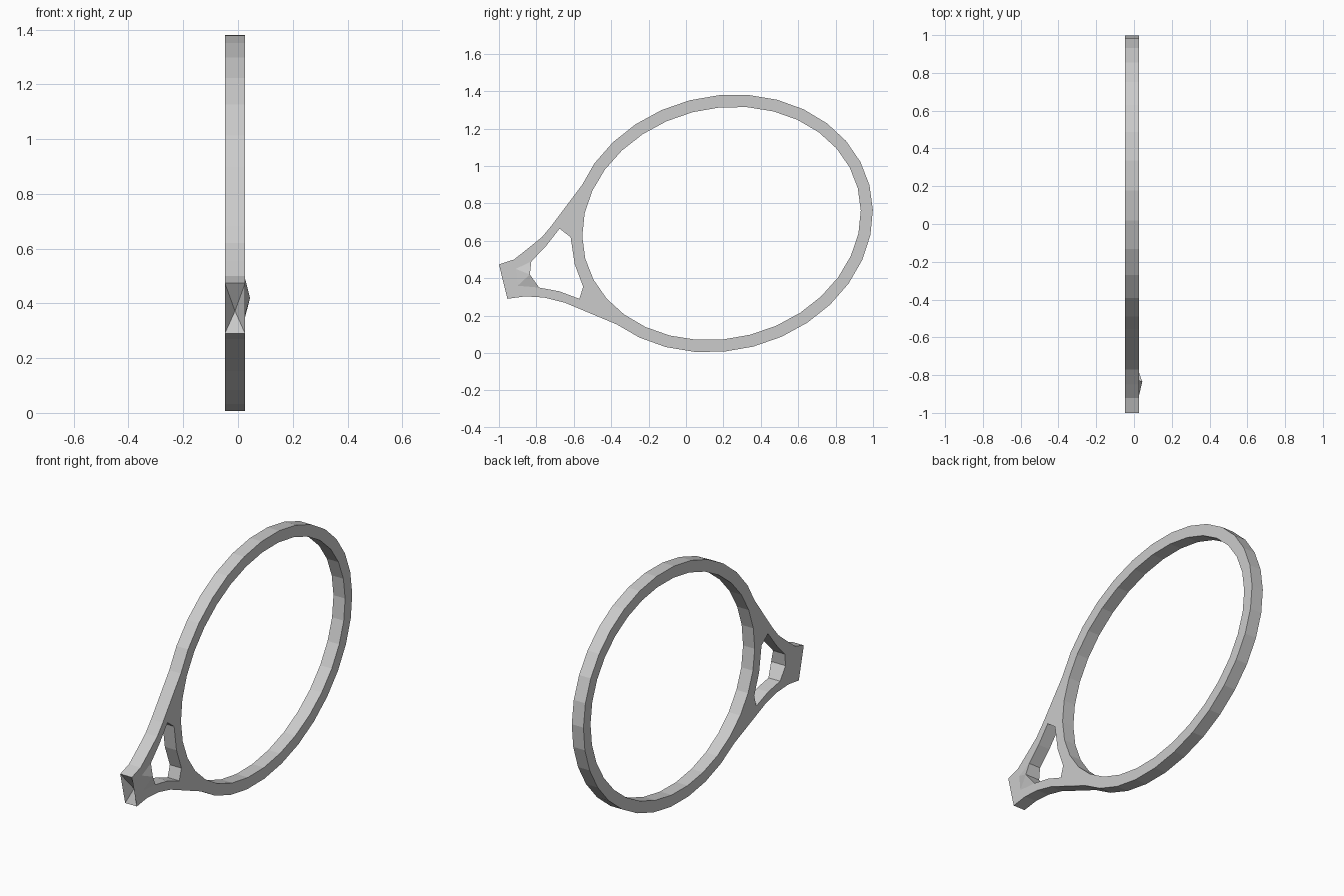
import bpy, bmesh
from math import sin, cos, pi, radians

if "Cube" in bpy.data.objects:
    bpy.data.objects.remove(bpy.data.objects["Cube"])

X0, X1 = -0.048, 0.026
TILT = radians(14.5)
SIDES = 32


def oval(a, b, indices):
    """Points (y, z) on the tilted head oval."""
    pts = []
    for i in indices:
        t = 2 * pi * i / SIDES
        u, v = a * cos(t), b * sin(t)
        pts.append((0.19 + u * cos(TILT) - v * sin(TILT),
                    0.693 + u * sin(TILT) + v * cos(TILT)))
    return pts


def finish(bm, name):
    bmesh.ops.recalc_face_normals(bm, faces=bm.faces[:])
    mesh = bpy.data.meshes.new(name)
    bm.to_mesh(mesh)
    bm.free()
    obj = bpy.data.objects.new(name, mesh)
    bpy.context.collection.objects.link(obj)
    return obj


# Outer outline: head oval flowing into the two throat arms and the handle end
outer = oval(0.817, 0.68, range(20, 45)) + [
    (-0.555, 0.90), (-0.72, 0.68), (-0.77, 0.62), (-0.85, 0.555),
    (-0.92, 0.50), (-1.0, 0.474), (-0.955, 0.29), (-0.86, 0.303),
    (-0.76, 0.297), (-0.65, 0.27), (-0.37, 0.153)]
head_opening = oval(0.7525, 0.6145, range(SIDES))
throat_opening = [
    (-0.676, 0.665), (-0.617, 0.62), (-0.595, 0.475), (-0.55, 0.355),
    (-0.57, 0.29), (-0.677, 0.33), (-0.785, 0.35), (-0.835, 0.42),
    (-0.827, 0.49), (-0.75, 0.57)]

# Frame: fill the outline with its two openings and extrude across x
bm = bmesh.new()
edges = []
for loop in (outer, head_opening, throat_opening):
    vs = [bm.verts.new((X0, y, z)) for y, z in loop]
    edges += [bm.edges.new((vs[i - 1], vs[i])) for i in range(len(vs))]
bmesh.ops.triangle_fill(bm, edges=edges, use_beauty=True, normal=(1, 0, 0))
ext = bmesh.ops.extrude_face_region(bm, geom=bm.faces[:], use_keep_orig=True)
moved = [g for g in ext["geom"] if isinstance(g, bmesh.types.BMVert)]
bmesh.ops.translate(bm, verts=moved, vec=(X1 - X0, 0, 0))

# Dented handle end
end = min((f for f in bm.faces if len(f.verts) == 4),
          key=lambda f: f.calc_center_median().y)
dent = bmesh.ops.poke(bm, faces=[end])["verts"]
bmesh.ops.translate(bm, verts=dent, vec=(0, 0.05, -0.01))
finish(bm, "frame")

# Raised facet at the throat
bm = bmesh.new()
base = [(-0.827, 0.49), (-0.91, 0.45), (-0.90, 0.36), (-0.785, 0.35), (-0.835, 0.42)]
vs = [bm.verts.new((X1, y, z)) for y, z in base]
peak = bm.verts.new((0.044, -0.835, 0.42))
for i in range(5):
    bm.faces.new((vs[i - 1], vs[i], peak))
finish(bm, "throat_bump")
